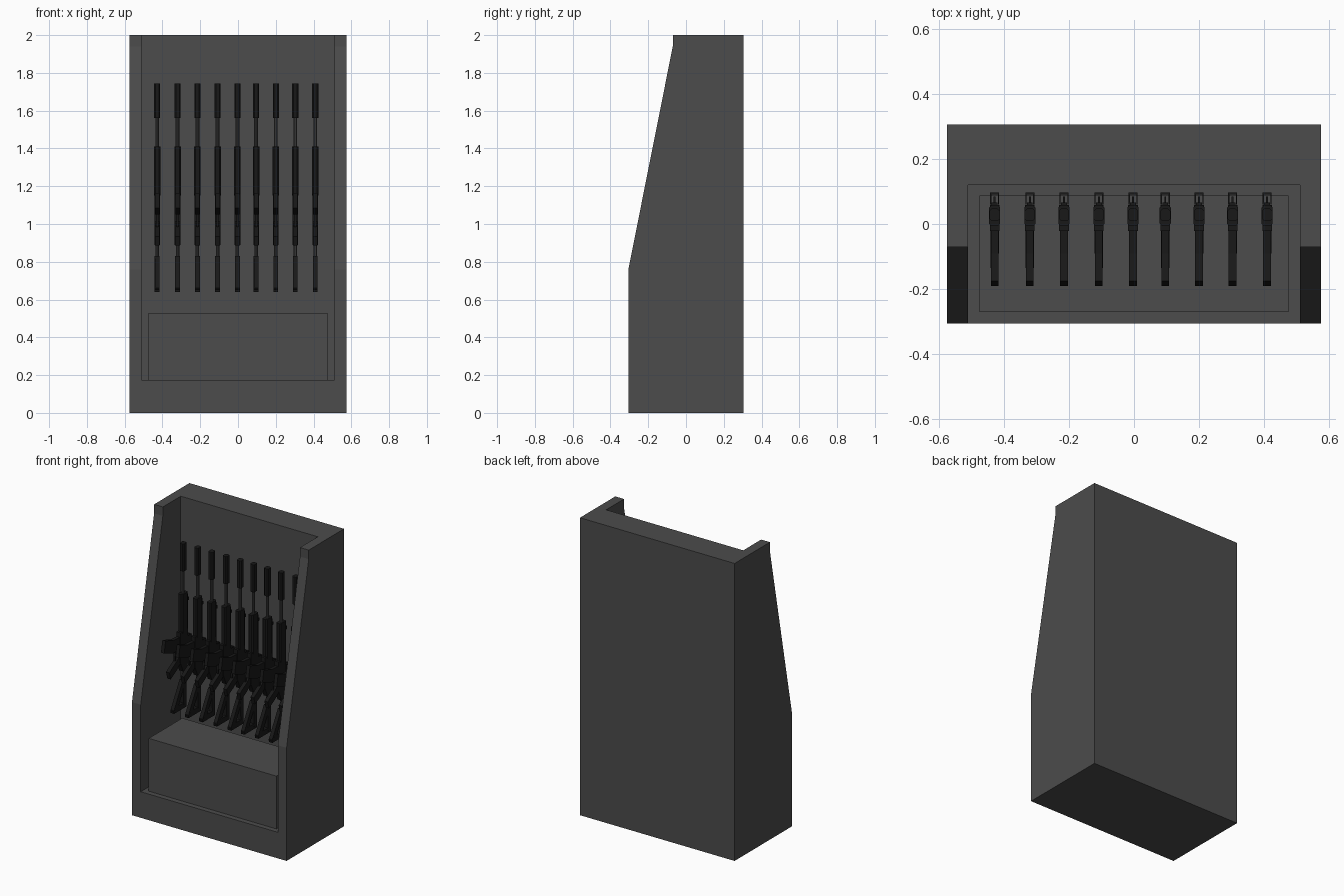
import bpy, bmesh, math
from mathutils import Vector

if "Cube" in bpy.data.objects:
    bpy.data.objects.remove(bpy.data.objects["Cube"])


def material(name, v):
    m = bpy.data.materials.new(name)
    m.diffuse_color = (v, v, v, 1)
    m.use_nodes = True
    m.node_tree.nodes["Principled BSDF"].inputs["Base Color"].default_value = m.diffuse_color
    return m


GREY = material("cabinet grey", 0.072)
BLACK = material("gun black", 0.009)
STEEL = material("barrel steel", 0.06)


def make(name, bm, mats):
    bmesh.ops.recalc_face_normals(bm, faces=bm.faces)
    me = bpy.data.meshes.new(name)
    bm.to_mesh(me)
    bm.free()
    for m in mats:
        me.materials.append(m)
    ob = bpy.data.objects.new(name, me)
    bpy.context.collection.objects.link(ob)
    return ob


def sweep(bm, points, offset, mat=0):
    """Closed prism: a planar outline pushed along an offset."""
    a = [bm.verts.new(p) for p in points]
    b = [bm.verts.new(Vector(p) + Vector(offset)) for p in points]
    n = len(a)
    faces = [bm.faces.new(a), bm.faces.new(b[::-1])]
    for i in range(n):
        faces.append(bm.faces.new((a[i], b[i], b[(i + 1) % n], a[(i + 1) % n])))
    for f in faces:
        f.material_index = mat


def side(bm, yz, width, x=0, mat=0):
    sweep(bm, [(x - width / 2, y, z) for y, z in yz], (width, 0, 0), mat)


def box(bm, x0, x1, y0, y1, z0, z1, mat=0):
    sweep(bm, [(x0, y0, z0), (x1, y0, z0), (x1, y1, z0), (x0, y1, z0)],
          (0, 0, z1 - z0), mat)


def bar(bm, y0, y1, w, z0, z1, c=0.007):
    """Vertical bar with chamfered corners."""
    h = w / 2
    pts = [(-h + c, y0), (h - c, y0), (h, y0 + c), (h, y1 - c),
           (h - c, y1), (-h + c, y1), (-h, y1 - c), (-h, y0 + c)]
    sweep(bm, [(x, y, z0) for x, y in pts], (0, 0, z1 - z0))


def tube(bm, y, r, z0, z1, mat=0, n=10):
    pts = [(r * math.cos(2 * math.pi * i / n), y + r * math.sin(2 * math.pi * i / n), z0)
           for i in range(n)]
    sweep(bm, pts, (0, 0, z1 - z0), mat)


# cabinet shell with its recess cut out
bm = bmesh.new()
side(bm, [(-.305, 0), (.305, 0), (.305, 2), (-.07, 2), (-.07, 1.94), (-.305, .76)], 1.15)
cabinet = make("cabinet", bm, [GREY])
bm = bmesh.new()
box(bm, -.51, .51, -.6, .12, .175, 2.3)
cutter = make("recess_cutter", bm, [GREY])
cutter.hide_render = True
mod = cabinet.modifiers.new("recess", 'BOOLEAN')
mod.operation, mod.object, mod.solver = 'DIFFERENCE', cutter, 'EXACT'
bpy.context.view_layer.update()
dg = bpy.context.evaluated_depsgraph_get()
cut_mesh = bpy.data.meshes.new_from_object(cabinet.evaluated_get(dg))
cabinet.modifiers.clear()
cabinet.data = cut_mesh
bpy.data.objects.remove(cutter)

# raised plinth in the recess
bm = bmesh.new()
box(bm, -.475, .475, -.27, .087, .175, .53)
make("plinth", bm, [GREY])

# one rifle, muzzle up, magazine toward the front
bm = bmesh.new()
C = .028
bar(bm, .009, .047, .032, 1.56, 1.745)               # suppressor
tube(bm, C, .01, 1.40, 1.57, 1)                      # barrel
bar(bm, -.006, .058, .034, 1.15, 1.41)               # handguard
side(bm, [(-.022, 1.16), (.058, 1.16), (.058, .93), (.045, .89),
          (.008, .89), (-.022, .96)], .030)          # receiver
box(bm, -.009, .009, .056, .066, .97, 1.39)          # top rail
tube(bm, C, .009, .82, .90, 1)                       # buffer tube
side(bm, [(-.02, 1.13), (-.09, 1.135), (-.175, 1.165), (-.19, 1.085),
          (-.10, 1.05), (-.02, 1.05)], .024)         # magazine
side(bm, [(-.015, 1.02), (-.06, .98), (-.135, .935), (-.122, .885),
          (-.06, .92), (-.015, .955)], .025)         # grip
side(bm, [(-.02, 1.055), (-.062, 1.05), (-.066, .985), (-.058, .985),
          (-.054, 1.042), (-.02, 1.047)], .012)      # trigger guard
# skeleton stock
side(bm, [(.008, .83), (.045, .83), (.045, .64), (.018, .64)], .026)
side(bm, [(.008, .83), (.03, .80), (-.055, .64), (-.09, .655)], .025)
side(bm, [(-.09, .66), (-.086, .64), (.04, .64), (.04, .672), (-.05, .678)], .0255)
# open sight frame
for s in (-1, 1):
    box(bm, s * .012 - .002, s * .012 + .002, .06, .096, 1.04, 1.11)
box(bm, -.013, .013, .091, .097, 1.04, 1.11)
box(bm, -.003, .003, .062, .085, 1.34, 1.36)
first = make("rifle_1", bm, [BLACK, STEEL])

# row of rifles
xs = [-.428, -.32, -.215, -.108, -.003, .096, .2, .303, .409]
first.location.x = xs[0]
for i, x in enumerate(xs[1:], 2):
    ob = bpy.data.objects.new(f"rifle_{i}", first.data)
    ob.location.x = x
    bpy.context.collection.objects.link(ob)
